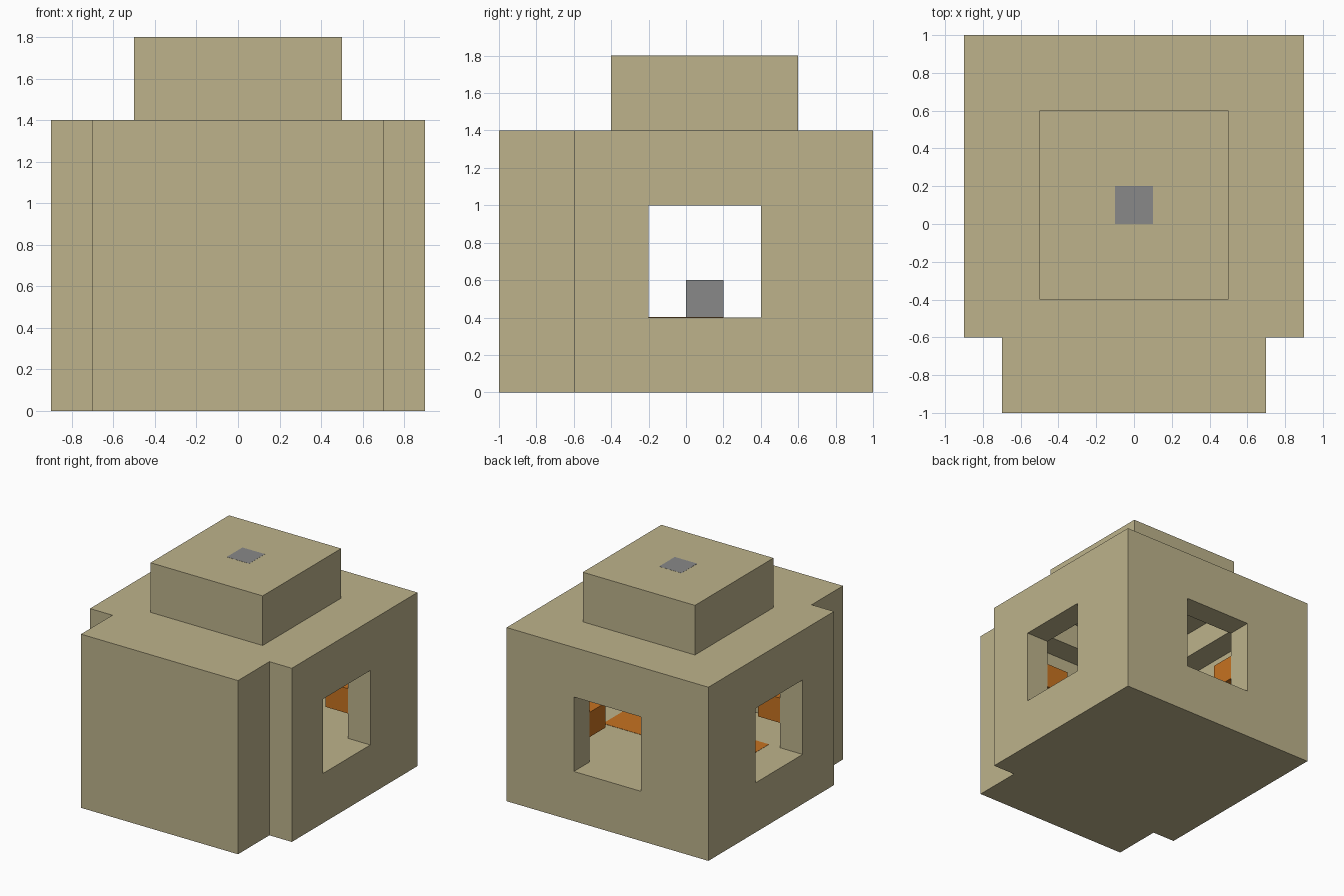
import bpy
import bmesh

cube = bpy.data.objects.get("Cube")
if cube:
    bpy.data.objects.remove(cube, do_unlink=True)


def material(name, colour):
    mat = bpy.data.materials.new(name)
    mat.use_nodes = True
    mat.diffuse_color = (*colour, 1)
    for node in mat.node_tree.nodes:
        if node.type == 'BSDF_PRINCIPLED':
            node.inputs["Base Color"].default_value = (*colour, 1)
    return mat


SAND = material("sandy_tan", (0.51, 0.45, 0.26))
ORANGE = material("warm_orange", (0.57, 0.17, 0.015))
GREY = material("mid_grey", (0.25, 0.25, 0.25))


def prism(name, outline, low, high, mat):
    """Extrude a plan outline from low to high."""
    bm = bmesh.new()
    base = bm.faces.new([bm.verts.new((x, y, low)) for x, y in outline])
    top = bmesh.ops.extrude_face_region(bm, geom=[base])["geom"]
    verts = [v for v in top if isinstance(v, bmesh.types.BMVert)]
    bmesh.ops.translate(bm, verts=verts, vec=(0, 0, high - low))
    bmesh.ops.recalc_face_normals(bm, faces=bm.faces)
    mesh = bpy.data.meshes.new(name)
    bm.to_mesh(mesh)
    bm.free()
    mesh.materials.append(mat)
    obj = bpy.data.objects.new(name, mesh)
    bpy.context.collection.objects.link(obj)
    return obj


def box(name, xs, ys, zs, mat):
    (x0, x1), (y0, y1) = xs, ys
    return prism(name, [(x0, y0), (x1, y0), (x1, y1), (x0, y1)], *zs, mat)


def cut(target, xs, ys, zs):
    """Subtract a box from the target."""
    cutter = box("cutter", xs, ys, zs, SAND)
    cutter.hide_render = True
    mod = target.modifiers.new("opening", 'BOOLEAN')
    mod.operation = 'DIFFERENCE'
    mod.solver = 'EXACT'
    mod.object = cutter
    bpy.context.view_layer.objects.active = target
    bpy.ops.object.modifier_apply(modifier=mod.name)
    bpy.data.objects.remove(cutter, do_unlink=True)


# Main block with the narrower front section
half = [(0.7, -1), (0.7, -0.6), (0.9, -0.6), (0.9, 1)]
body = prism("body", half + [(-x, y) for x, y in reversed(half)], 0, 1.4, SAND)

# Inner room, roof opening, side windows and back window
cut(body, (-0.7, 0.7), (-0.6, 0.8), (0.4, 1.2))
cut(body, (-0.5, 0.5), (-0.4, 0.6), (1.1, 1.5))
cut(body, (-1, 1), (-0.2, 0.4), (0.4, 1))
cut(body, (-0.3, 0.3), (0.1, 1.1), (0.4, 1))

# Raised roof block with its square marker
box("roof_block", (-0.5, 0.5), (-0.4, 0.6), (1.4, 1.8), SAND)
box("roof_marker", (-0.1, 0.1), (0, 0.2), (1.796, 1.801), GREY)

# Pedestal in the room and the floor strip around it
box("pedestal", (-0.1, 0.1), (0, 0.2), (0.4, 0.6), GREY)
box("floor_strip", (-0.6, 0.6), (-0.2, 0.2), (0.398, 0.402), ORANGE)

# Shelf along the room walls, open at the windows
for side, s in (("left", 1), ("right", -1)):
    corner = [(0.3, 0.8), (0.3, 0.6), (0.5, 0.6), (0.5, 0.4), (0.7, 0.4), (0.7, 0.8)]
    prism(side + "_back_shelf", [(s * x, y) for x, y in corner], 0.6, 0.8, ORANGE)
    front = [(0, -0.6), (0.7, -0.6), (0.7, -0.2), (0.5, -0.2), (0.5, -0.4), (0, -0.4)]
    prism(side + "_front_shelf", [(s * x, y) for x, y in front], 0.6, 0.8, ORANGE)
